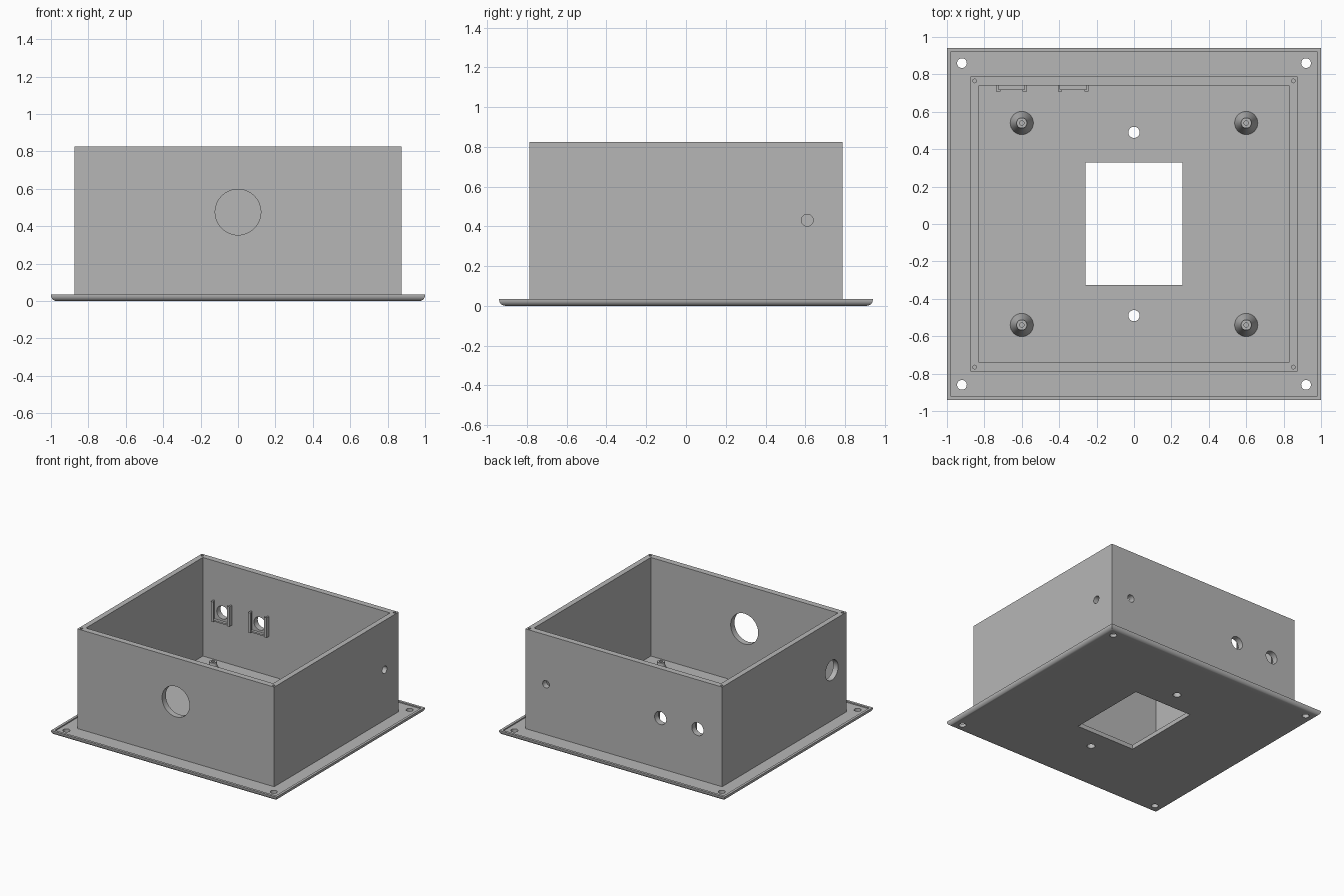
import bpy, bmesh, math
from mathutils import Matrix, Vector

default = bpy.data.objects.get("Cube")
if default:
    bpy.data.objects.remove(default, do_unlink=True)

grey = bpy.data.materials.new("light grey plastic")
grey.use_nodes = True
colour = (0.47, 0.47, 0.47, 1)
grey.diffuse_color = colour
grey.node_tree.nodes["Principled BSDF"].inputs["Base Color"].default_value = colour


def finish(bm, name):
    bmesh.ops.recalc_face_normals(bm, faces=bm.faces)
    mesh = bpy.data.meshes.new(name)
    bm.to_mesh(mesh)
    bm.free()
    mesh.materials.append(grey)
    ob = bpy.data.objects.new(name, mesh)
    bpy.context.collection.objects.link(ob)
    return ob


def add_box(bm, lo, hi):
    lo, hi = Vector(lo), Vector(hi)
    mat = Matrix.Translation((lo + hi) / 2) @ Matrix.Diagonal((*(hi - lo), 1))
    return bmesh.ops.create_cube(bm, size=1, matrix=mat)["verts"]


def box(name, lo, hi):
    bm = bmesh.new()
    add_box(bm, lo, hi)
    return finish(bm, name)


def rod(name, centre, radius, length, axis="Z", segments=32):
    turn = {"X": Matrix.Rotation(math.pi / 2, 4, "Y"),
            "Y": Matrix.Rotation(math.pi / 2, 4, "X"),
            "Z": Matrix()}[axis]
    bm = bmesh.new()
    bmesh.ops.create_cone(bm, cap_ends=True, segments=segments, radius1=radius,
                          radius2=radius, depth=length,
                          matrix=Matrix.Translation(centre) @ turn)
    return finish(bm, name)


def select(ob):
    bpy.ops.object.select_all(action="DESELECT")
    ob.select_set(True)
    bpy.context.view_layer.objects.active = ob


def combine(target, other, operation="DIFFERENCE"):
    mod = target.modifiers.new("cut", "BOOLEAN")
    mod.operation, mod.solver, mod.object = operation, "EXACT", other
    select(target)
    bpy.ops.object.modifier_apply(modifier=mod.name)
    bpy.data.objects.remove(other, do_unlink=True)


def smooth(ob):
    select(ob)
    bpy.ops.object.shade_smooth_by_angle(angle=math.radians(30))


# Flange plate with rounded underside edges and a thin raised lip
FLOOR, TOP, MID = 0.035, 0.825, 0.43
bm = bmesh.new()
add_box(bm, (-1, -0.94, 0), (1, 0.94, FLOOR))
low = [e for e in bm.edges if all(v.co.z < 0.01 for v in e.verts)]
bmesh.ops.bevel(bm, geom=low, offset=0.03, segments=6, profile=0.5, affect="EDGES")
enclosure = finish(bm, "enclosure")
combine(enclosure, box("lip_recess", (-0.98, -0.92, 0.026), (0.98, 0.92, 0.1)))

# Open box
combine(enclosure, box("walls", (-0.873, -0.788, 0.015), (0.873, 0.788, TOP)), "UNION")
combine(enclosure, box("cavity", (-0.83, -0.74, FLOOR), (0.83, 0.74, 1)))
combine(enclosure, box("window", (-0.26, -0.327, -0.1), (0.26, 0.33, 0.1)))

# Holes through the walls
combine(enclosure, rod("front_port", (0, -0.77, 0.475), 0.122, 0.2, "Y", 64))
combine(enclosure, rod("right_port", (-0.85, -0.6, MID), 0.08, 0.2, "X", 48))
combine(enclosure, rod("left_port", (0.85, 0.61, MID), 0.03, 0.2, "X"))
combine(enclosure, rod("back_port", (0.69, 0.77, MID), 0.03, 0.2, "Y"))
SOCKETS = (-0.655, -0.325)
for x in SOCKETS:
    combine(enclosure, rod("socket_hole", (x, 0.77, MID), 0.052, 0.2, "Y"))

# Screw holes in the floor, the flange corners and the rim
for sy in (-1, 1):
    combine(enclosure, rod("floor_hole", (0, sy * 0.49, 0), 0.03, 0.2))
    for sx in (-1, 1):
        combine(enclosure, rod("flange_hole", (sx * 0.92, sy * 0.86, 0), 0.026, 0.2))
        combine(enclosure, rod("rim_hole", (sx * 0.852, sy * 0.765, TOP), 0.01, 0.3, "Z", 16))
smooth(enclosure)

# Conical standoffs with a screw hole
profile = [(0.062, 0.03), (0.062, 0.04), (0.028, 0.11), (0.028, 0.13),
           (0.012, 0.13), (0.012, 0.04)]
for sx, side in ((-1, "right"), (1, "left")):
    for sy, end in ((-1, "front"), (1, "back")):
        bm = bmesh.new()
        verts = [bm.verts.new((r, 0, z)) for r, z in profile]
        edges = [bm.edges.new(pair) for pair in zip(verts, verts[1:])]
        bmesh.ops.spin(bm, geom=verts + edges, cent=(0, 0, 0), axis=(0, 0, 1),
                       angle=math.tau, steps=32, use_duplicate=False)
        bmesh.ops.remove_doubles(bm, verts=bm.verts, dist=0.0005)
        bmesh.ops.holes_fill(bm, edges=[e for e in bm.edges if e.is_boundary], sides=0)
        standoff = finish(bm, f"standoff_{end}_{side}")
        standoff.location = (sx * 0.6, sy * 0.54, 0)
        smooth(standoff)

# Hooked clips on the inside of the back wall
for i, x in enumerate(SOCKETS):
    bm = bmesh.new()
    for s in (-1, 1):
        xs = sorted((x + s * 0.07, x + s * 0.082))
        add_box(bm, (xs[0], 0.708, 0.35), (xs[1], 0.745, 0.51))
        xs = sorted((x + s * 0.06, x + s * 0.071))
        add_box(bm, (xs[0], 0.708, 0.35), (xs[1], 0.718, 0.51))
    add_box(bm, (x - 0.071, 0.718, 0.35), (x + 0.071, 0.745, 0.362))
    finish(bm, f"socket_clip_{i + 1}")
